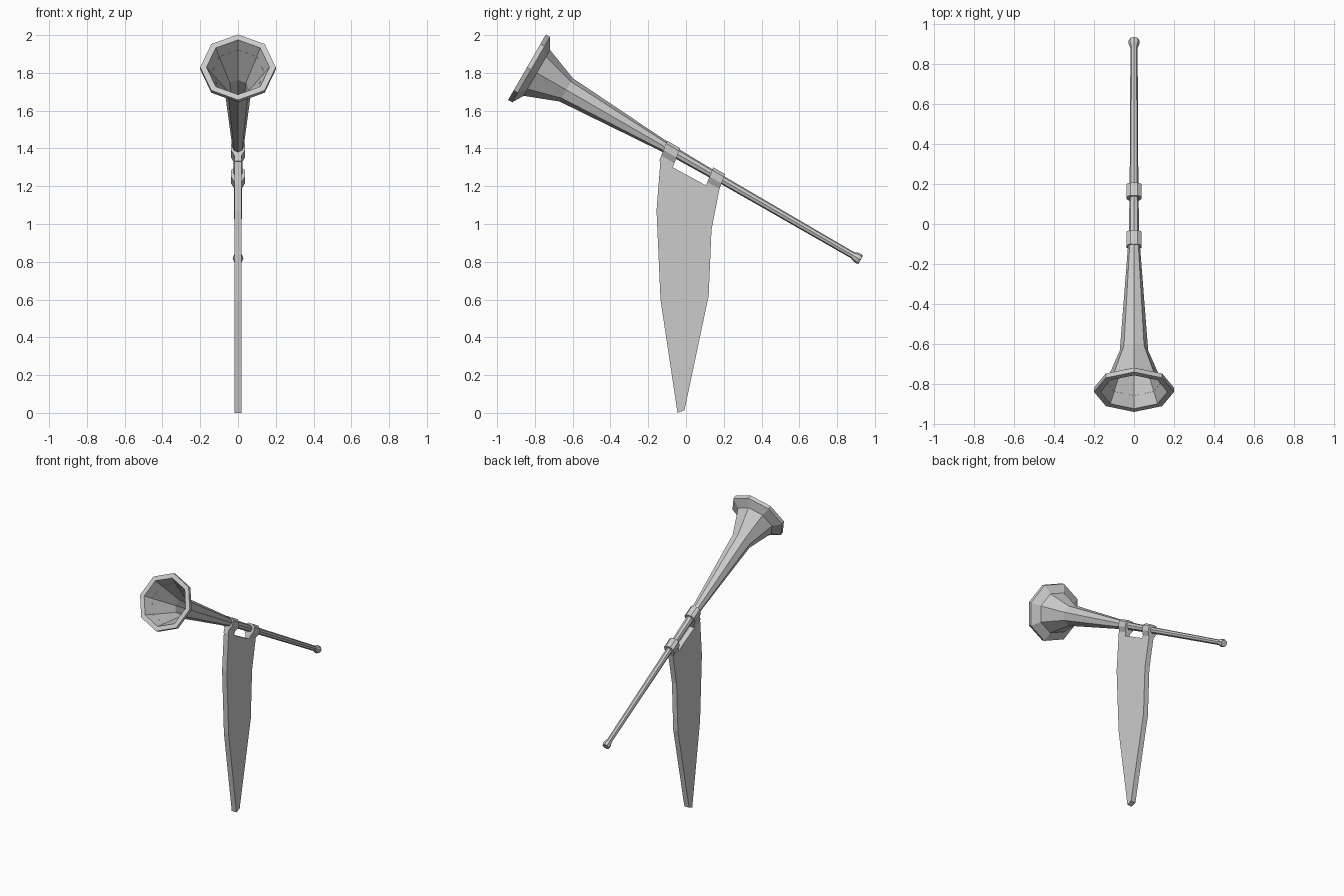
import bpy
import bmesh
import math
from mathutils import Vector

cube = bpy.data.objects.get("Cube")
if cube:
    bpy.data.objects.remove(cube, do_unlink=True)

grey = bpy.data.materials.new("plain_grey")
grey.use_nodes = True
grey.diffuse_color = (0.6, 0.6, 0.6, 1)
grey.node_tree.nodes["Principled BSDF"].inputs["Base Color"].default_value = (0.6, 0.6, 0.6, 1)

# The horn axis rises 30 degrees from the mouthpiece towards the bell
MOUTH = Vector((0, 0.925, 0.81))
TILT = math.radians(30)
ALONG = Vector((0, -math.cos(TILT), math.sin(TILT)))
NORMAL = Vector((0, math.sin(TILT), math.cos(TILT)))


def on_horn(s, x, n):
    return MOUTH + ALONG * s + NORMAL * n + Vector((x, 0, 0))


def skin(name, rings, loop=False):
    """Join equal-sized rings of points into a closed flat-faced solid."""
    bm = bmesh.new()
    rows = [[bm.verts.new(p) for p in ring] for ring in rings]
    count = len(rows[0])
    pairs = list(zip(rows, rows[1:]))
    if loop:
        pairs.append((rows[-1], rows[0]))
    for a, b in pairs:
        for i in range(count):
            j = (i + 1) % count
            bm.faces.new((a[i], a[j], b[j], b[i]))
    if not loop:
        bm.faces.new(rows[0])
        bm.faces.new(rows[-1])
    bmesh.ops.recalc_face_normals(bm, faces=bm.faces)
    mesh = bpy.data.meshes.new(name)
    bm.to_mesh(mesh)
    bm.free()
    mesh.materials.append(grey)
    obj = bpy.data.objects.new(name, mesh)
    bpy.context.collection.objects.link(obj)
    return obj


def horn_ring(s, r, sides=8):
    angles = [math.tau * i / sides for i in range(sides)]
    return [on_horn(s, r * math.cos(a), r * math.sin(a)) for a in angles]


# Horn: knob, pipe, flare, rim, then back down the hollow bell
profile = [(0, 0.024), (0.012, 0.028), (0.03, 0.026), (0.05, 0.018),
           (0.88, 0.022), (1.15, 0.027), (1.8, 0.071), (1.98, 0.14),
           (2.015, 0.2), (2.04, 0.2), (2.04, 0.167), (1.8, 0.06), (1.3, 0.02)]
skin("horn", [horn_ring(s, r) for s, r in profile])

# Cloth loops that hang the banner from the pipe
half = [(0.018, -0.08), (0.018, -0.05), (0.037, -0.018), (0.037, 0.018), (0.018, 0.034)]
section = half + [(-x, n) for x, n in reversed(half)]
for name, s, width in (("front_loop", 1.158, 0.08), ("rear_loop", 0.88, 0.073)):
    skin(name, [[on_horn(s + side * width / 2 + 0.15 * n, x, n) for x, n in section]
                for side in (-1, 1)])

# Hanging pennant with a narrow blunt tip
outline = [(-0.135, 1.34), (-0.156, 1.07), (-0.135, 0.6), (-0.045, 0), (-0.008, 0.014),
           (0.12, 0.62), (0.135, 0.97), (0.18, 1.2), (0.115, 1.2), (-0.07, 1.3)]
skin("banner", [[(x, y, z) for y, z in outline] for x in (-0.019, 0.019)])
